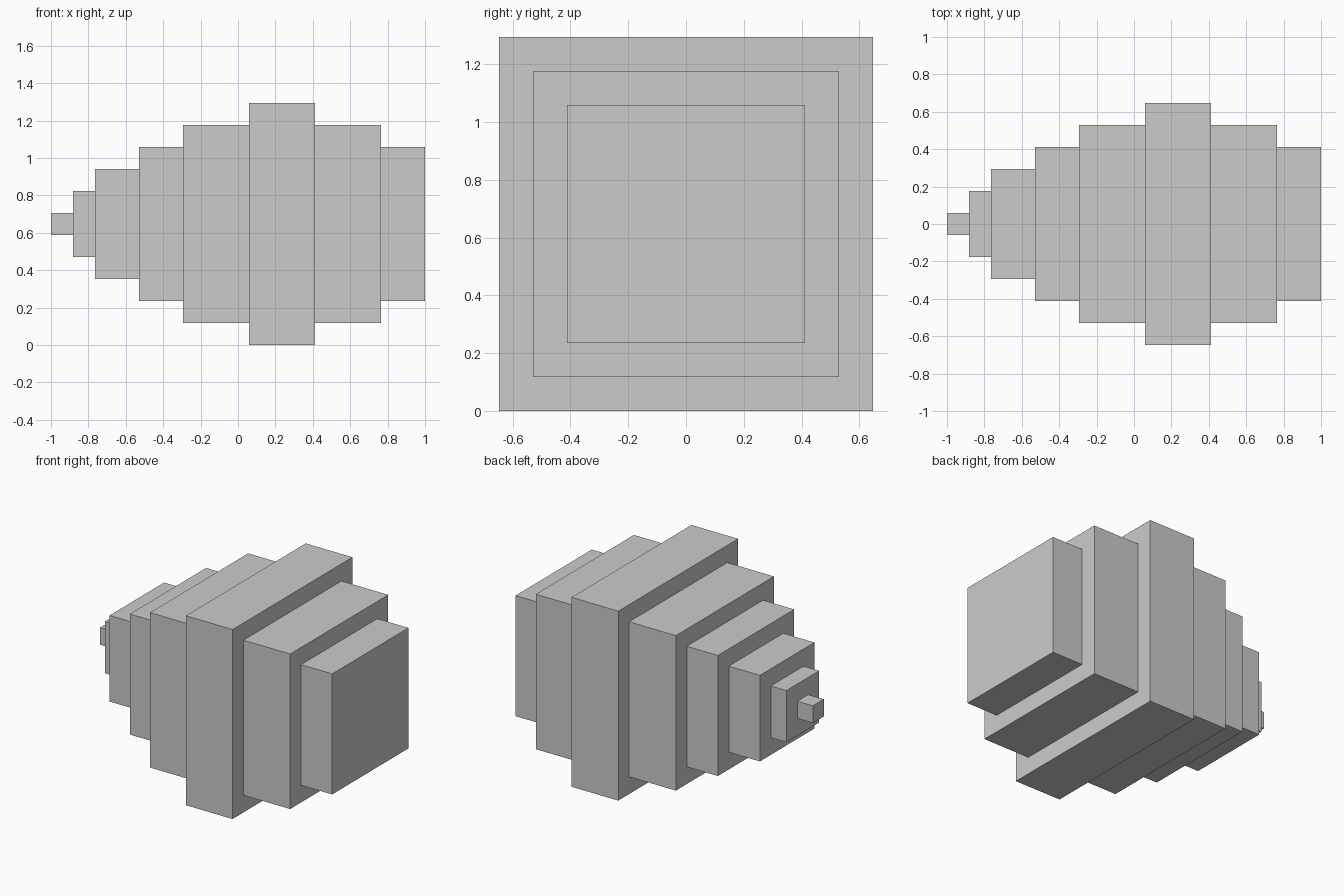
import bpy
import bmesh

if "Cube" in bpy.data.objects:
    bpy.data.objects.remove(bpy.data.objects["Cube"])

U = 2 / 17          # grid unit: the body is 17 units long
MID_Z = 5.5 * U     # height of the long axis

# (length, width) of each square step in units, from the tip at -x to the blunt end at +x
STEPS = [(1, 1), (1, 3), (2, 5), (2, 7), (3, 9), (3, 11), (3, 9), (2, 7)]

bm = bmesh.new()


def square_ring(x, width):
    h = width * U / 2
    return [bm.verts.new((x, sy * h, MID_Z + sz * h))
            for sy, sz in ((-1, -1), (1, -1), (1, 1), (-1, 1))]


# Two square rings per step
rings = []
x = -1.0
for length, width in STEPS:
    rings.append(square_ring(x, width))
    x += length * U
    rings.append(square_ring(x, width))

# Walls and step shoulders
for a, b in zip(rings, rings[1:]):
    for i in range(4):
        j = (i + 1) % 4
        bm.faces.new((a[i], a[j], b[j], b[i]))

# End caps
bm.faces.new(rings[0])
bm.faces.new(rings[-1])
bmesh.ops.recalc_face_normals(bm, faces=bm.faces)

mesh = bpy.data.meshes.new("stepped_body")
bm.to_mesh(mesh)
bm.free()
body = bpy.data.objects.new("stepped_body", mesh)
bpy.context.collection.objects.link(body)
